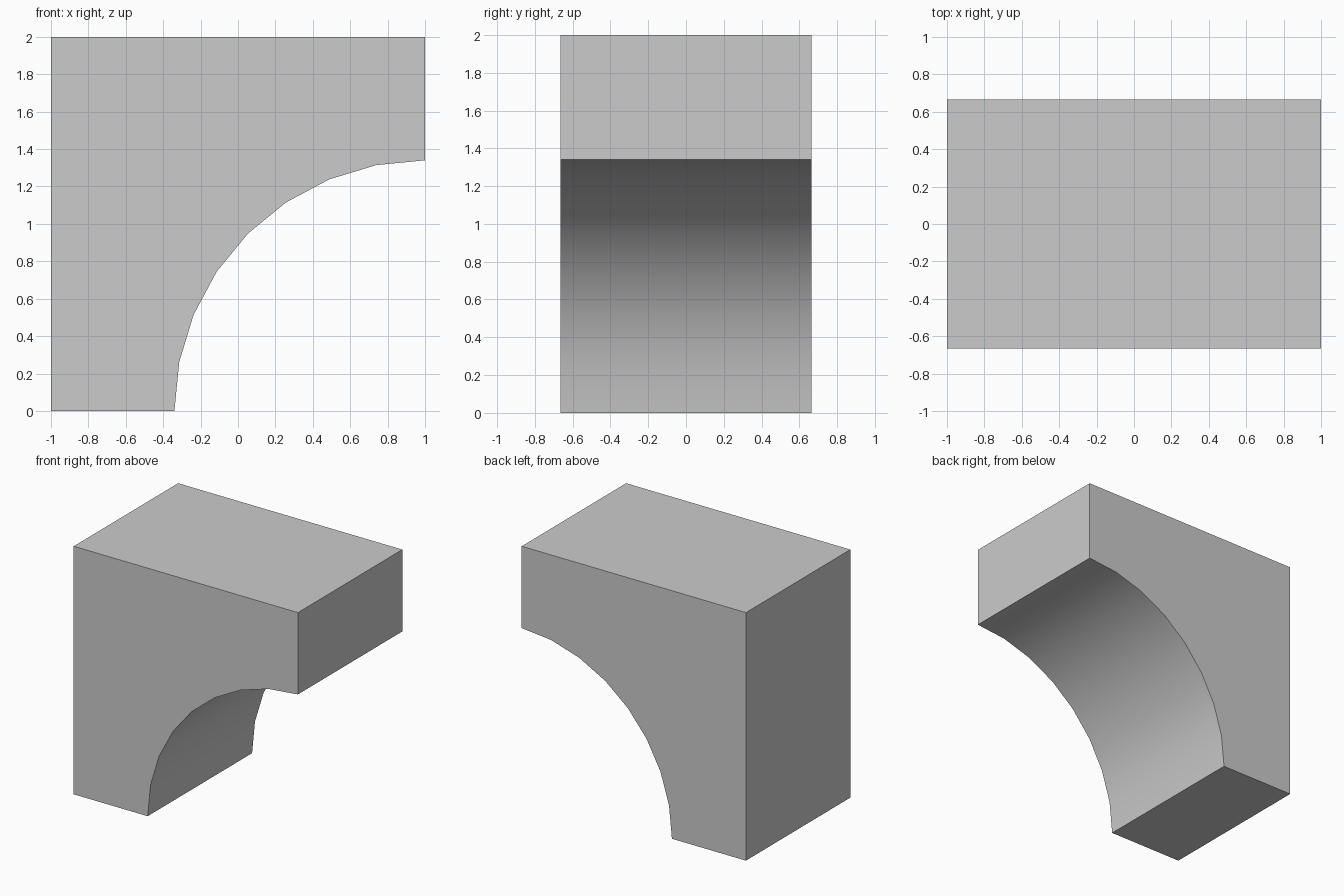
import bpy, bmesh
from math import sin, cos, pi

if "Cube" in bpy.data.objects:
    bpy.data.objects.remove(bpy.data.objects["Cube"])

HALF_DEPTH = 0.665
RADIUS = 1.34
SEGMENTS = 8

# Side profile: square block with a quarter-circle cut out of the lower right
arc = [(1 - RADIUS * cos(a), RADIUS * sin(a))
       for a in (i * pi / 2 / SEGMENTS for i in range(SEGMENTS + 1))]
profile = [(-1, 0)] + arc + [(1, 2), (-1, 2)]

# Extrude the profile through the depth
bm = bmesh.new()
face = bm.faces.new([bm.verts.new((x, -HALF_DEPTH, z)) for x, z in profile])
ext = bmesh.ops.extrude_face_region(bm, geom=[face], use_keep_orig=True)
moved = [v for v in ext["geom"] if isinstance(v, bmesh.types.BMVert)]
bmesh.ops.translate(bm, verts=moved, vec=(0, 2 * HALF_DEPTH, 0))
bmesh.ops.recalc_face_normals(bm, faces=bm.faces)

mesh = bpy.data.meshes.new("arch_block")
bm.to_mesh(mesh)
bm.free()
block = bpy.data.objects.new("arch_block", mesh)
bpy.context.collection.objects.link(block)

# Smooth arch surface, sharp block edges
bpy.context.view_layer.objects.active = block
block.select_set(True)
bpy.ops.object.shade_smooth_by_angle(angle=pi / 6)
